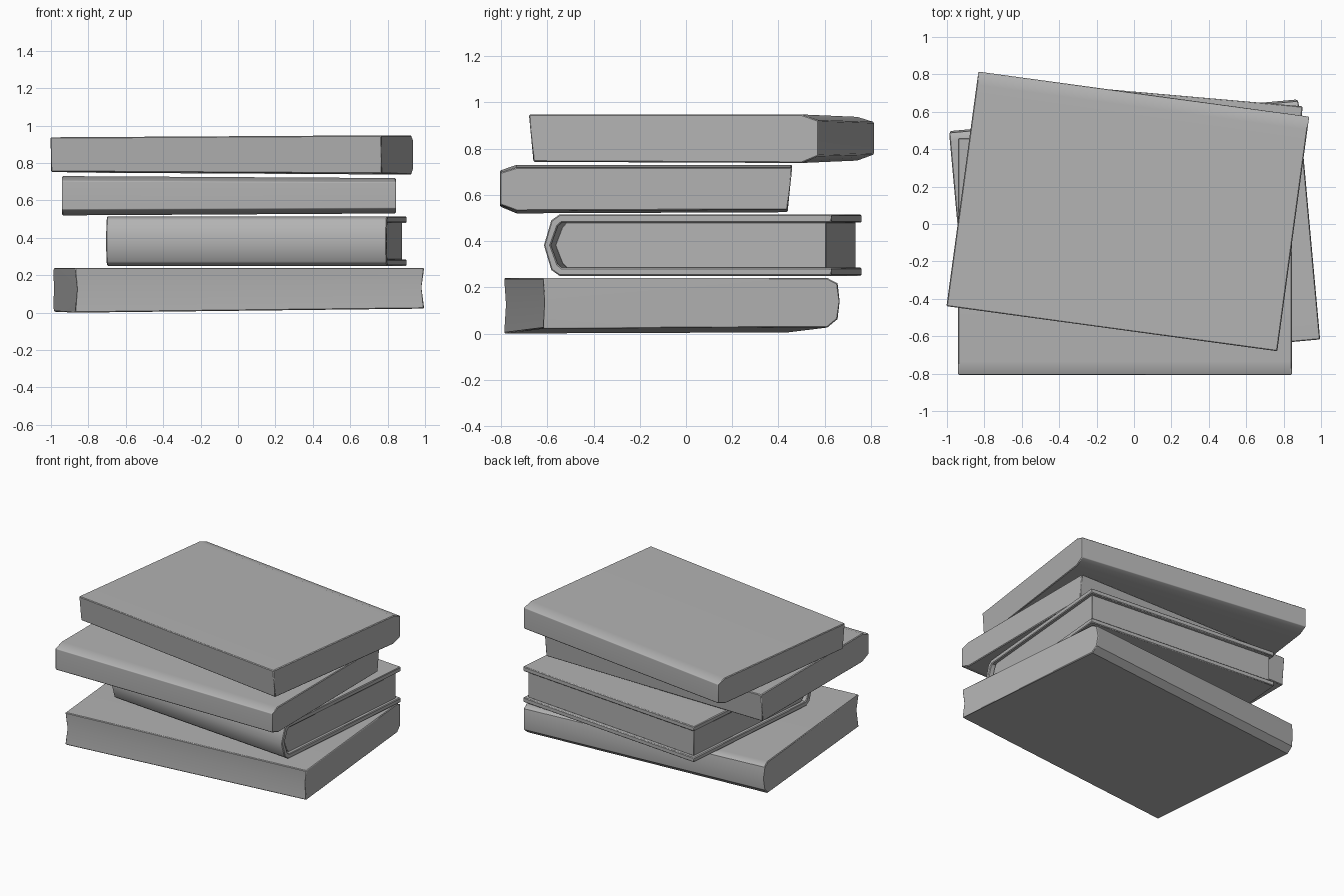
import bpy, bmesh
from math import radians

if "Cube" in bpy.data.objects:
    bpy.data.objects.remove(bpy.data.objects["Cube"])

grey = bpy.data.materials.new("dark_grey")
grey.diffuse_color = (0.45, 0.45, 0.45, 1)
grey.use_nodes = True
grey.node_tree.nodes["Principled BSDF"].inputs["Base Color"].default_value = grey.diffuse_color


def slab(name, profile, length, centre, angle, dish=None, taper=(1, 1), pivot=0.0, bevel=0.005):
    """Sweep a (y, z) book profile along x; dish = profile points pulled inwards at the ends."""
    dish = dish or {}
    bm = bmesh.new()
    ends = []
    for side, scale in ((-1, taper[0]), (1, taper[1])):
        ends.append([bm.verts.new((side * (length / 2 - dish.get(i, 0)), y, pivot + (z - pivot) * scale))
                     for i, (y, z) in enumerate(profile)])
    a, b = ends
    n = len(profile)
    for i in range(n):
        j = (i + 1) % n
        bm.faces.new((a[i], a[j], b[j], b[i]))
    bm.faces.new(a)
    bm.faces.new(b)
    bmesh.ops.recalc_face_normals(bm, faces=bm.faces[:])
    # Soften the hard corners
    hard = [e for e in bm.edges if e.calc_face_angle() > radians(60)]
    bmesh.ops.bevel(bm, geom=hard, offset=bevel, segments=1, affect='EDGES')
    mesh = bpy.data.meshes.new(name)
    bm.to_mesh(mesh)
    bm.free()
    mesh.materials.append(grey)
    ob = bpy.data.objects.new(name, mesh)
    bpy.context.collection.objects.link(ob)
    ob.location = (centre[0], centre[1], 0)
    ob.rotation_euler.z = radians(angle)
    # Smooth shading with sharp corners
    bpy.ops.object.select_all(action='DESELECT')
    ob.select_set(True)
    bpy.context.view_layer.objects.active = ob
    bpy.ops.object.shade_smooth_by_angle(angle=radians(40))
    mod = ob.modifiers.new("even_shading", 'WEIGHTED_NORMAL')
    mod.keep_sharp = True


# Bottom book: spine at the back, hollow fore-edge and ends
bottom = [(-0.634, 0.045), (-0.644, 0.13), (-0.634, 0.215), (-0.59, 0.24),
          (0.645, 0.24), (0.638, 0.125), (0.645, 0.0), (-0.59, 0.005)]
slab("bottom_book", bottom, 1.876, (0.003, -0.06), 185.2,
     dish={1: 0.01, 5: 0.01}, taper=(0.91, 1.0), pivot=0.24)

# Hardcover book: C-shaped cover wrapped around a recessed page block
cover = [(0.622, 0.515), (-0.56, 0.515), (-0.595, 0.49), (-0.627, 0.382), (-0.595, 0.275),
         (-0.56, 0.25), (0.622, 0.25), (0.622, 0.285), (-0.55, 0.285), (-0.567, 0.30),
         (-0.597, 0.382), (-0.567, 0.465), (-0.55, 0.48), (0.622, 0.48)]
pages = [(0.597, 0.482), (-0.53, 0.482), (-0.55, 0.46), (-0.58, 0.382),
         (-0.55, 0.305), (-0.53, 0.283), (0.597, 0.283)]
slab("hardcover_cover", cover, 1.505, (0.098, 0.075), -5)
slab("hardcover_pages", pages, 1.46, (0.098, 0.075), -5, bevel=0.003)


# Upper pair: the same softback book, turned opposite ways
def softback(name, base, centre, angle):
    profile = [(-0.633, 0.03), (-0.633, 0.185), (-0.56, 0.21),
               (0.633, 0.21), (0.613, 0.005), (-0.56, 0.0)]
    profile = [(y, z + base) for y, z in profile]
    slab(name, profile, 1.785, centre, angle, taper=(1.0, 0.9), pivot=base + 0.105)


softback("third_book", 0.52, (-0.048, -0.173), 0)
softback("top_book", 0.738, (-0.033, 0.067), 180 - 7.75)
